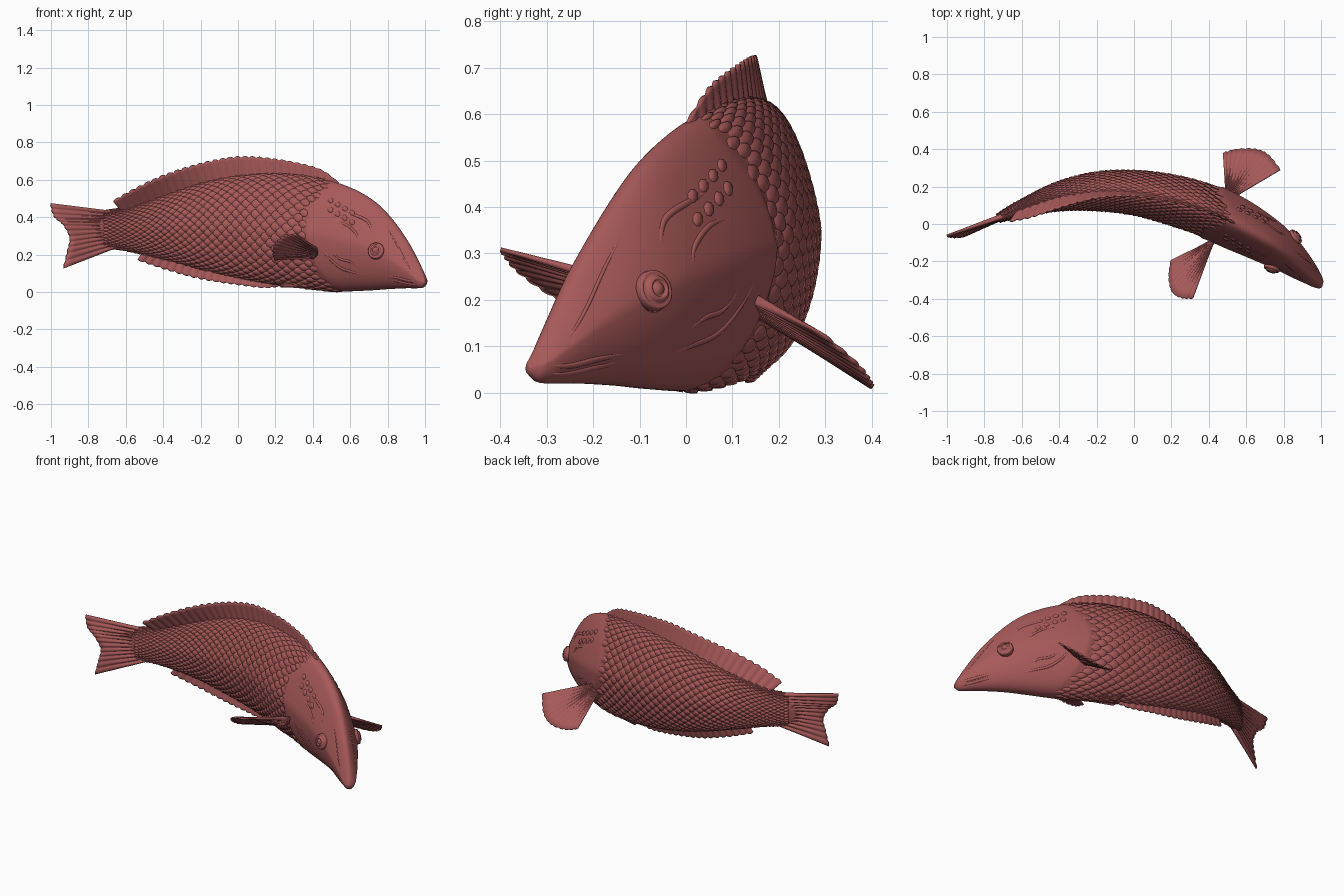
import bpy, bmesh
from math import sin, cos, pi, acos, exp, copysign
from mathutils import Vector

if "Cube" in bpy.data.objects:
    bpy.data.objects.remove(bpy.data.objects["Cube"])

mat = bpy.data.materials.new("fish_red")
mat.diffuse_color = (0.39, 0.1, 0.1, 1)
mat.use_nodes = True
mat.node_tree.nodes["Principled BSDF"].inputs["Base Color"].default_value = mat.diffuse_color


def interp(rows, x):
    """Smooth interpolation through rows sorted by their first value."""
    x = min(max(x, rows[0][0]), rows[-1][0])
    i = max(k for k in range(len(rows) - 1) if rows[k][0] <= x)
    a, b = rows[i], rows[i + 1]
    p, q = rows[max(i - 1, 0)], rows[min(i + 2, len(rows) - 1)]
    d = b[0] - a[0]
    u = (x - a[0]) / d
    out = []
    for k in range(1, len(a)):
        m0 = (b[k] - p[k]) / (b[0] - p[0]) * d
        m1 = (q[k] - a[k]) / (q[0] - a[0]) * d
        out.append((2*u**3 - 3*u*u + 1)*a[k] + (u**3 - 2*u*u + u)*m0
                   + (3*u*u - 2*u**3)*b[k] + (u**3 - u*u)*m1)
    return out


def finish(name, bm, recalc=True):
    if recalc:
        bmesh.ops.recalc_face_normals(bm, faces=bm.faces)
    me = bpy.data.meshes.new(name)
    bm.to_mesh(me)
    bm.free()
    me.materials.append(mat)
    ob = bpy.data.objects.new(name, me)
    bpy.context.collection.objects.link(ob)
    for p in me.polygons:
        p.use_smooth = True
    return ob


def loft(name, rings):
    bm = bmesh.new()
    vs = [[bm.verts.new(p) for p in r] for r in rings]
    n = len(vs[0])
    for a, b in zip(vs, vs[1:]):
        for j in range(n):
            bm.faces.new((a[j], a[(j+1) % n], b[(j+1) % n], b[j]))
    bm.faces.new(vs[0])
    bm.faces.new(vs[-1])
    return finish(name, bm)


# Body stations: x, spine y, bottom z, top z, half width
BODY = [(-.78, .003, .27, .41, .003), (-.7, .042, .242, .432, .022), (-.6, .083, .227, .448, .039),
        (-.4, .147, .181, .515, .072), (-.2, .174, .127, .578, .098), (0, .168, .082, .616, .113),
        (.2, .13, .046, .628, .127), (.4, .068, .02, .612, .136), (.55, -.002, .004, .578, .138),
        (.7, -.085, .008, .505, .123), (.8, -.152, .015, .415, .103), (.9, -.235, .02, .278, .072),
        (.96, -.29, .02, .165, .047), (.987, -.322, .024, .1, .03), (.998, -.342, .042, .065, .008)]
# Front limit of the scales, by angle from the back (0) to the belly (pi)
GILL = [(0, .5), (.6, .49), (1.2, .42), (1.7, .42), (2.2, .47), (2.7, .54), (pi, .58)]


def P(x, t):
    """Point on the body: station x, angle t from the back, t > 0 on the far side."""
    cy, zb, zt, w = interp(BODY, x)
    e = .01
    slope = (interp(BODY, x + e)[0] - interp(BODY, x - e)[0]) / (
        min(x + e, .998) - max(x - e, -.78))
    n = Vector((-slope, 1, 0)).normalized()
    g = x - interp(GILL, abs(t))[0]
    if g > -.02:   # raised gill cover
        w += .012 * min(1, (g + .02) / .025) * exp(-max(g, 0) / .12)
    s, c = sin(t), cos(t)
    pinch = 1 - (.44 if x > .45 else .44 - .14*min(1, (.45 - x)/.3))*c if c > 0 else 1 + .04*c
    lat = w * copysign(abs(s)**.95, s) * pinch
    return Vector((x, cy, (zb + zt)/2 + (zt - zb)/2*c)) + n*lat


def normal(x, t):
    return (P(x + .004, t) - P(x - .004, t)).cross(P(x, t + .01) - P(x, t - .01)).normalized()


def angle(x, z):
    _, zb, zt, _ = interp(BODY, x)
    return acos(min(1, max(-1, (2*z - zb - zt) / (zt - zb))))


NR = 170
xs = [-.78 + 1.778*sin(pi/2*i/NR)**.9 for i in range(NR + 1)]
loft("body", [[P(x, -pi + 2*pi*j/72) for j in range(72)] for x in xs])


# Scales and forehead bumps
def add_scale(bm, x, t, a, b, low, high, seg=12):
    n = normal(x, t)
    c = bm.verts.new(P(x, t) + n*(low + high)*.6)
    rings = []
    for r, drop in ((.8, 0), (1, .007)):
        ring = []
        for k in range(seg):
            p = 2*pi*k/seg
            h = low + (high - low)*(.5 - .5*cos(p)) - drop
            ring.append(bm.verts.new(P(x + a*r*cos(p), t + b*r*sin(p)) + n*h))
        rings.append(ring)
    for k in range(seg):
        m = (k + 1) % seg
        bm.faces.new((c, rings[0][k], rings[0][m]))
        bm.faces.new((rings[0][k], rings[1][k], rings[1][m], rings[0][m]))


bm = bmesh.new()
x, col, ROWS = -.705, 0, 30
while x < .58:
    _, zb, zt, _ = interp(BODY, x)
    dx = .018 + .036*(zt - zb)
    for j in range(ROWS):
        t = -pi + 2*pi*(j + .5*(col % 2) + .25)/ROWS
        edge = interp(GILL, abs(t))[0] - x
        if edge > .012:
            k = min(1, .65 + edge*2.5)   # smaller scales next to the gill
            add_scale(bm, x, t, dx*.95*k, pi/ROWS*1.03*k, .001, .011*k)
    x += dx*.76
    col += 1
finish("scales", bm, False)

bm = bmesh.new()
for side in (-1, 1):
    for i in range(4):
        for j in range(2):
            bx = .53 + .04*i + .008*j
            add_scale(bm, bx, side*angle(bx, .49 - .05*j - .022*i), .016, .07, .003, .004, 8)
finish("forehead_bumps", bm, False)


# Fins: ribbed sheets between a root line and a tip line
def fin(name, root, tip, rays, thick=.006, nv=8, scallop=.012):
    nu = rays*6
    rings = []
    for i in range(nu + 1):
        u = i/nu
        a, b = root(u), tip(u)
        e = .01
        along = (root(min(u + e, 1)) + tip(min(u + e, 1))) - (root(max(u - e, 0)) + tip(max(u - e, 0)))
        n = along.cross(b - a).normalized()
        wave = abs(sin(pi*rays*u))
        b = b + (a - b)*scallop*(1 - wave)
        front, back = [], []
        for k in range(nv + 1):
            v = k/nv
            o = n*thick*(1 - .6*v)*(.35 + .65*wave)
            front.append(a.lerp(b, v) + o)
            back.append(a.lerp(b, v) - o)
        rings.append(front + back[::-1])
    return loft(name, rings)


def path(pts):
    rows = [(i/(len(pts) - 1), *p) for i, p in enumerate(pts)]
    return lambda u: Vector(interp(rows, u))


# Dorsal fin: x, tip z, sideways lean
DORSAL = [(-.67, .487, -.045), (-.55, .555, -.065), (-.4, .625, -.062), (-.2, .69, -.036),
          (0, .726, -.02), (.2, .713, -.01), (.4, .672, -.005), (.47, .64, 0), (.54, .585, 0)]


def dorsal_root(u):
    x = -.62 + 1.16*u
    return P(x, 0) - Vector((0, 0, .02))


def dorsal_tip(u):
    x = -.67 + 1.21*u
    z, lean = interp(DORSAL, x)
    return Vector((x, interp(BODY, x)[0] + lean, z))


fin("dorsal_fin", dorsal_root, dorsal_tip, 30, .012, scallop=.07)

# Anal fin: x, tip z
ANAL = [(-.54, .17), (-.4, .122), (-.2, .068), (0, .037), (.15, .021), (.26, .035)]


def anal_tip(u):
    x = -.54 + .8*u
    return Vector((x, interp(BODY, x)[0] - .02*sin(pi*u), interp(ANAL, x)[0]))


fin("anal_fin", lambda u: P(-.5 + .76*u, pi) + Vector((0, 0, .02)), anal_tip, 20, .011, scallop=.1)

# Tail fin
fin("tail_fin", path([(-.64, .063, .24), (-.68, .05, .335), (-.65, .06, .43)]),
    path([(-.935, -.07, .125), (-.912, -.065, .22), (-.9, -.06, .29), (-.935, -.07, .36),
          (-.985, -.07, .405), (-1.004, -.062, .475)]), 12, .016)

# Pectoral fins, each posed differently
fin("pectoral_fin_near", path([(.4, -.095, .185), (.42, -.1, .205), (.425, -.1, .23)]),
    path([(.195, -.195, .17), (.185, -.28, .205), (.2, -.36, .26), (.25, -.395, .3), (.315, -.4, .31)]),
    11, .012)
fin("pectoral_fin_far", path([(.49, .14, .18), (.505, .14, .195), (.52, .135, .21)]),
    path([(.475, .38, .03), (.55, .4, .012), (.65, .4, .02), (.72, .37, .06), (.785, .29, .13)]),
    11, .012)

# Pelvic fins, folded against the belly
for side, label in ((-1, "near"), (1, "far")):
    fin("pelvic_fin_" + label, path([P(.4, side*2.85), P(.37, side*2.75)]),
        path([P(.24, side*2.95) - Vector((0, 0, .022)), P(.2, side*2.7) - Vector((0, 0, .015))]),
        5, .006)


# Eyes: lathed rings
EYE = [(.046, -.015), (.043, .01), (.038, .015), (.034, .01), (.029, .018), (.023, .024),
       (.019, .023), (.017, .016), (.013, .022), (.004, .026)]
for side, label in ((-1, "near"), (1, "far")):
    t = side*angle(.8, .22)
    n = normal(.8, t)
    a = n.orthogonal().normalized()
    b = n.cross(a)
    c = P(.8, t)
    loft("eye_" + label, [[c + n*h + (a*cos(2*pi*k/32) + b*sin(2*pi*k/32))*r for k in range(32)]
                          for r, h in EYE])


# Head relief: tapered ridges lying on the skin (station x, z)
def ridge(name, pts, r):
    for side in (-1, 1):
        cu = bpy.data.curves.new(name, 'CURVE')
        cu.dimensions = '3D'
        cu.bevel_depth = r
        cu.bevel_resolution = 3
        cu.materials.append(mat)
        sp = cu.splines.new('POLY')
        sp.points.add(24)
        f = path(pts)
        for i, q in enumerate(sp.points):
            x, z = f(i/24)
            t = side*angle(x, z)
            q.co = (*(P(x, t) - normal(x, t)*r*.6), 1)
            q.radius = .15 + .85*max(0, sin(pi*i/24))**.6
        bpy.context.collection.objects.link(bpy.data.objects.new(name, cu))


ridge("upper_lip", [(.993, .058), (.95, .058), (.89, .074), (.82, .086)], .009)
ridge("lower_lip", [(.993, .04), (.95, .04), (.89, .055), (.83, .068)], .009)
ridge("cheek_ridge", [(.76, .07), (.68, .1), (.6, .13), (.53, .2), (.48, .27)], .009)
ridge("lower_cheek_ridge", [(.72, .12), (.66, .16), (.6, .18), (.54, .24)], .008)
ridge("brow_ridge", [(.77, .29), (.74, .37), (.67, .41), (.58, .44)], .01)
ridge("temple_ridge", [(.7, .26), (.69, .31), (.63, .36), (.55, .38)], .009)
ridge("snout_ridge", [(.97, .09), (.93, .16), (.87, .27), (.8, .38)], .005)
